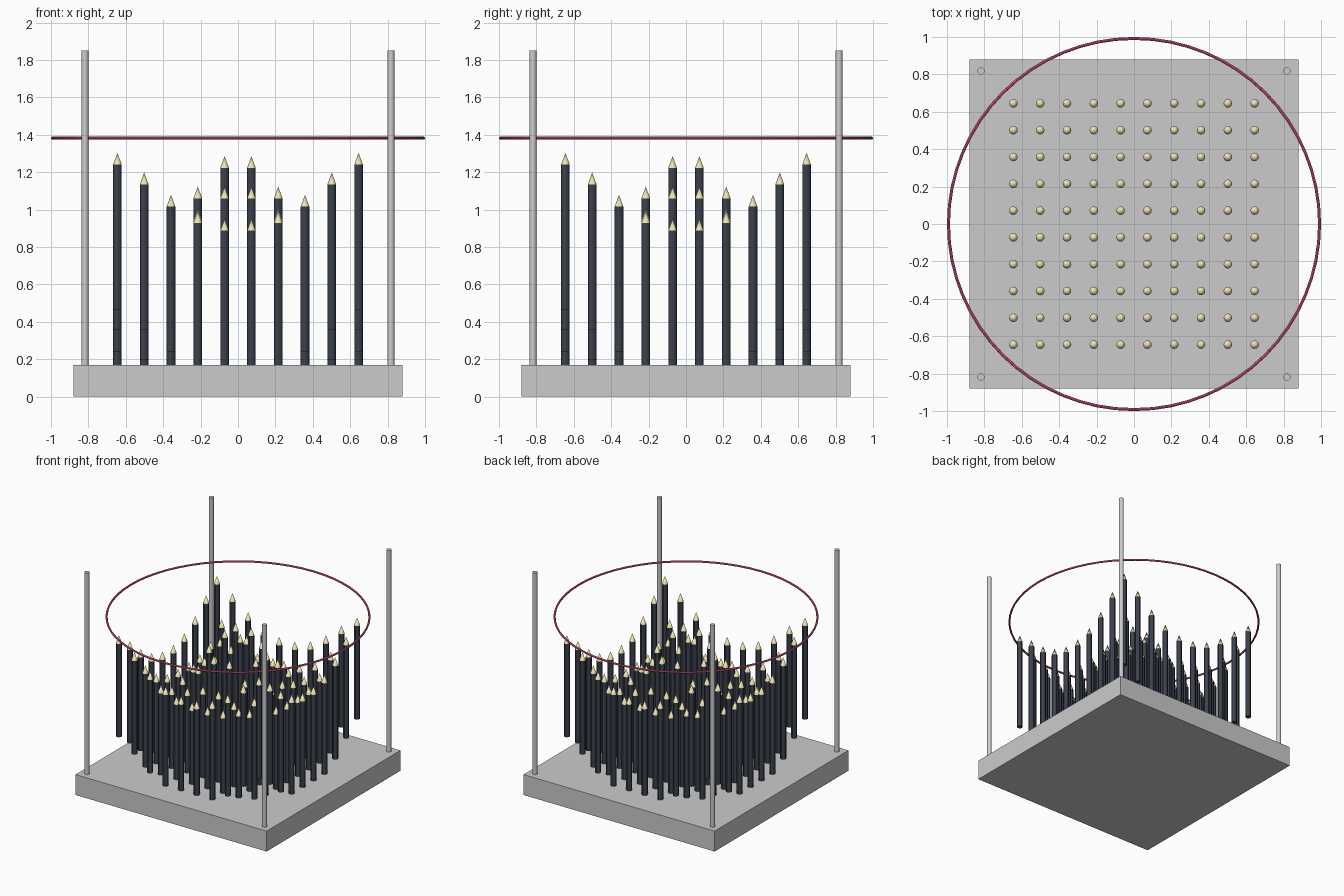
import bpy
from math import cos, hypot

if "Cube" in bpy.data.objects:
    bpy.data.objects.remove(bpy.data.objects["Cube"])

PITCH, COUNT = 0.1433, 10
PIN_LEN, TIP_LEN, PIN_R = 0.84, 0.063, 0.023


def material(name, color):
    m = bpy.data.materials.new(name)
    m.diffuse_color = color
    m.use_nodes = True
    m.node_tree.nodes["Principled BSDF"].inputs["Base Color"].default_value = m.diffuse_color
    return m


def finish(name, mat=None, smooth=True):
    o = bpy.context.object
    o.name = o.data.name = name
    if mat:
        o.data.materials.append(mat)
    if smooth:
        bpy.ops.object.shade_smooth_by_angle()
    return o


def copy_at(src, name, loc):
    o = bpy.data.objects.new(name, src.data)
    o.location = loc
    bpy.context.collection.objects.link(o)


dark = material("dark_pin", (0.045, 0.055, 0.075, 1))
cream = material("cream_tip", (0.85, 0.75, 0.45, 1))
pink = material("pink_ring", (0.85, 0.12, 0.28, 1))

# Base plate
bpy.ops.mesh.primitive_cube_add(size=1, location=(0, 0, 0.085))
bpy.context.object.scale = (1.76, 1.76, 0.17)
finish("base_plate", smooth=False)

# Four corner guide posts
for i, (sx, sy) in enumerate([(-1, -1), (1, -1), (1, 1), (-1, 1)]):
    bpy.ops.mesh.primitive_cylinder_add(vertices=16, radius=0.019, depth=1.69,
                                        location=(0.818 * sx, 0.818 * sy, 1.005))
    finish(f"guide_post_{i + 1}")

# Thin hoop above the pins
bpy.ops.mesh.primitive_torus_add(major_segments=64, minor_segments=8,
                                 major_radius=0.992, minor_radius=0.008,
                                 location=(0, 0, 1.382))
finish("hoop", pink)

# Pin grid: equal-length pins raised along a circular ripple
body_len = PIN_LEN - TIP_LEN
body = tip = None
for i in range(COUNT):
    for j in range(COUNT):
        x, y = ((k - (COUNT - 1) / 2) * PITCH for k in (i, j))
        top = 1.09 + 0.245 * cos(6.33 * hypot(x, y))
        body_loc = (x, y, top - TIP_LEN - body_len / 2)
        tip_loc = (x, y, top - TIP_LEN / 2)
        if body is None:
            bpy.ops.mesh.primitive_cylinder_add(vertices=12, radius=PIN_R,
                                                depth=body_len, location=body_loc)
            body = finish("pin_body", dark)
            bpy.ops.mesh.primitive_cone_add(vertices=12, radius1=PIN_R, radius2=0,
                                            depth=TIP_LEN, location=tip_loc)
            tip = finish("pin_tip", cream)
        else:
            copy_at(body, f"pin_body_{i}_{j}", body_loc)
            copy_at(tip, f"pin_tip_{i}_{j}", tip_loc)
